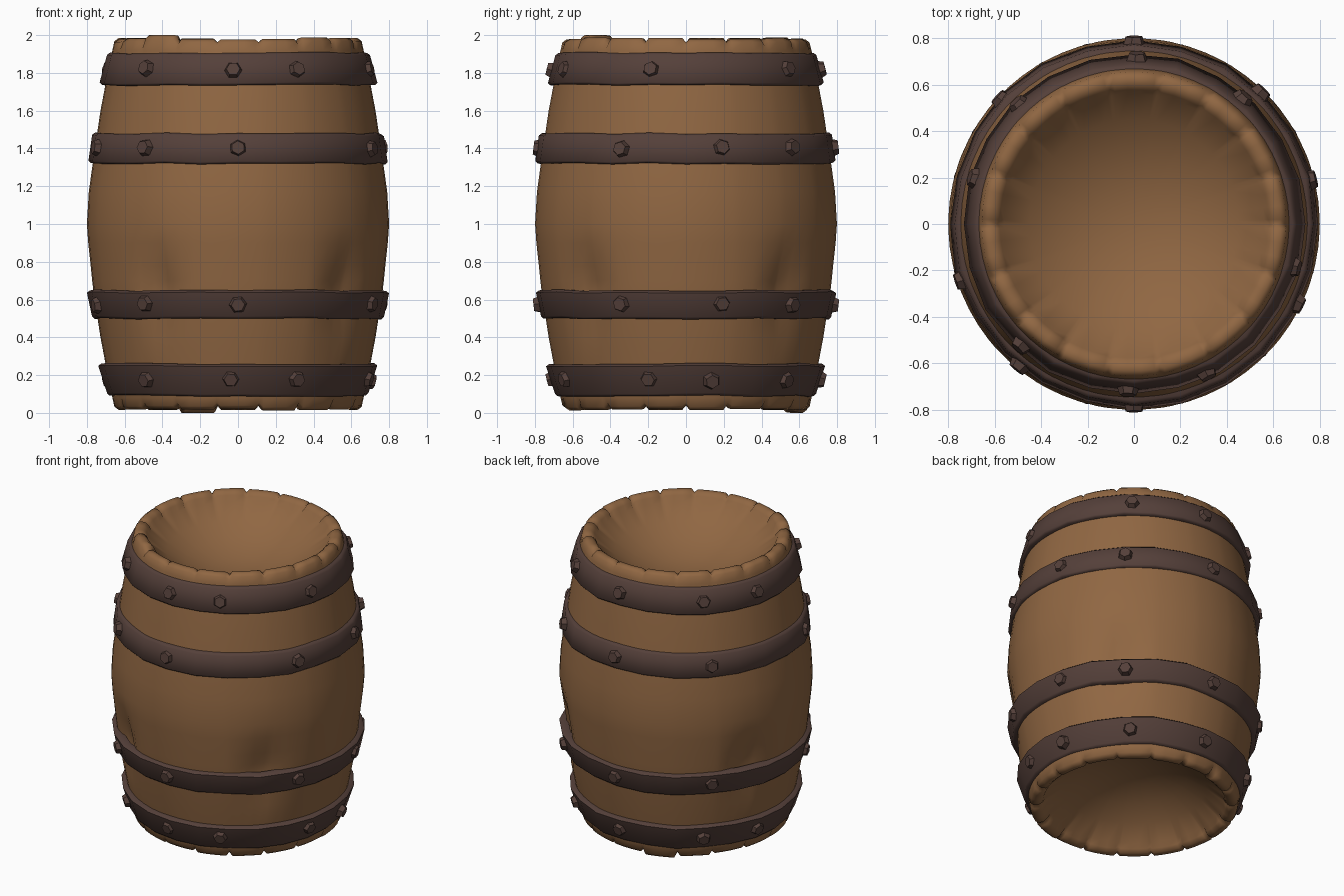
import bpy, bmesh, random
from math import sin, cos, pi, radians, exp
from mathutils import Vector, Matrix

random.seed(4)
cube = bpy.data.objects.get("Cube")
if cube:
    bpy.data.objects.remove(cube)


def material(name, color):
    m = bpy.data.materials.new(name)
    m.diffuse_color = (*color, 1)
    m.use_nodes = True
    bsdf = m.node_tree.nodes["Principled BSDF"]
    bsdf.inputs["Base Color"].default_value = (*color, 1)
    bsdf.inputs["Roughness"].default_value = 0.8
    return m


wood = material("warm wood", (0.28, 0.135, 0.055))
iron = material("dark iron", (0.09, 0.051, 0.042))


def finish(bm, name, mat, smooth):
    bmesh.ops.recalc_face_normals(bm, faces=bm.faces)
    mesh = bpy.data.meshes.new(name)
    bm.to_mesh(mesh)
    bm.free()
    mesh.materials.append(mat)
    obj = bpy.data.objects.new(name, mesh)
    bpy.context.collection.objects.link(obj)
    for p in mesh.polygons:
        p.use_smooth = smooth
    return obj


def bridge(bm, a, b):
    n = len(a)
    for i in range(n):
        j = (i + 1) % n
        bm.faces.new((a[i], a[j], b[j], b[i]))


# Barrel body: revolved shell with a smooth bowl-shaped recess at each end
STAVES = 18
SPLIT = (0, 0.09, 0.36, 0.64, 0.91)
PER = len(SPLIT)
SEGS = STAVES * PER
UPPER = [(0.80, 1.0), (0.79, 1.17), (0.765, 1.35), (0.728, 1.6), (0.69, 1.8),
         (0.665, 1.92), (0.655, 1.963), (0.632, 1.98), (0.60, 1.976),
         (0.578, 1.957), (0.56, 1.925), (0.45, 1.84), (0.33, 1.77), (0.17, 1.718)]
LOWER_EXTRA = [(0.793, 0.9), (0.78, 0.78), (0.772, 0.7), (0.765, 0.64)]
HOLLOWS = [radians(a) for a in (-124, -43, 43, 155)]
lower = [(r, 2 - z) for r, z in reversed(UPPER[3:])] + LOWER_EXTRA[::-1]
lifts = {end: [random.uniform(-0.003, 0.007) for _ in range(STAVES)] for end in (1, -1)}
lifts[1][11] = 0.02
lifts[-1][5] = 0.02


def body_point(r, z, k):
    a = 2 * pi * (k // PER + SPLIT[k % PER]) / STAVES
    end = 1 if z > 1 else -1
    if abs(z - 1) > 0.95:
        # Rounded stave ends with narrow notches between them
        seam = k % PER == 0
        z += end * (-0.018 if seam else lifts[end][k // PER])
        if seam:
            r += 0.01 if r < 0.6 else -0.006
    elif r > 0.74 and 0.6 < z < 0.95:
        # Worn hollows above the lower middle hoop
        for h in HOLLOWS:
            da = (a - h + pi) % (2 * pi) - pi
            r -= 0.05 * exp(-(da / 0.15) ** 2) * min(1, (0.95 - z) / 0.27)
    return (r * cos(a), r * sin(a), z)


bm = bmesh.new()
rings = [[bm.verts.new(body_point(r, z, k)) for k in range(SEGS)]
         for r, z in lower + UPPER]
for a, b in zip(rings, rings[1:]):
    bridge(bm, a, b)
for ring, z in ((rings[0], 0.3), (rings[-1], 1.7)):
    centre = bm.verts.new((0, 0, z))
    for i in range(SEGS):
        bm.faces.new((ring[i], ring[(i + 1) % SEGS], centre))
finish(bm, "barrel_body", wood, True)


# Iron hoops: slightly uneven hammered bands
def hoop(name, z0, r0, z1, r1):
    sides, inset, edge = 24, 0.05, 0.012
    section = [(r0 - inset, z0), (r0 - edge, z0), (r0, z0 + edge),
               (r1 + 0.004, z1 - edge), (r1 - edge, z1), (r1 - inset, z1)]
    bm = bmesh.new()
    loops = []
    for k in range(sides):
        a = 2 * pi * k / sides
        dr, dz = random.uniform(-0.004, 0.006), random.uniform(-0.005, 0.005)
        loops.append([bm.verts.new(((r + dr) * cos(a), (r + dr) * sin(a), z + dz))
                      for r, z in section])
    for k in range(sides):
        bridge(bm, loops[k], loops[(k + 1) % sides])
    obj = finish(bm, name, iron, True)
    bpy.ops.object.select_all(action="DESELECT")
    bpy.context.view_layer.objects.active = obj
    obj.select_set(True)
    bpy.ops.object.shade_smooth_by_angle(angle=radians(60))


# Faceted rivets around a hoop
def rivets(name, z, r, slope, angles):
    bm = bmesh.new()
    for deg in angles:
        a = radians(deg)
        out = Vector((cos(a), sin(a), slope)).normalized()
        spot = Vector((r * cos(a), r * sin(a), z + random.uniform(-0.006, 0.006)))
        turn = out.to_track_quat("Z", "Y").to_matrix().to_4x4()
        spin = Matrix.Rotation(random.uniform(0, pi), 4, "Z")
        place = Matrix.Translation(spot + out * 0.004) @ turn @ spin
        bmesh.ops.create_cone(bm, cap_ends=True, segments=6, radius1=0.052,
                              radius2=0.036, depth=0.044, matrix=place)
    finish(bm, name, iron, False)


END = (89, 49, 134, 164, -15, -64, -92, -133)
FOOT = (89, 48, 134, 164, 11, -16, -64, -93, -133)
MID = (90, 137, 198, 231, 270, -26, 14, 46)
BANDS = [("top", 1.735, 0.733, 1.905, 0.69, 0.25, END),
         ("upper_middle", 1.32, 0.793, 1.48, 0.77, 0.12, MID),
         ("lower_middle", 0.50, 0.77, 0.65, 0.793, -0.12, MID),
         ("bottom", 0.09, 0.69, 0.26, 0.733, -0.25, FOOT)]
for label, z0, r0, z1, r1, slope, angles in BANDS:
    hoop(label + "_hoop", z0, r0, z1, r1)
    rivets(label + "_rivets", (z0 + z1) / 2, (r0 + r1) / 2, slope, angles)
